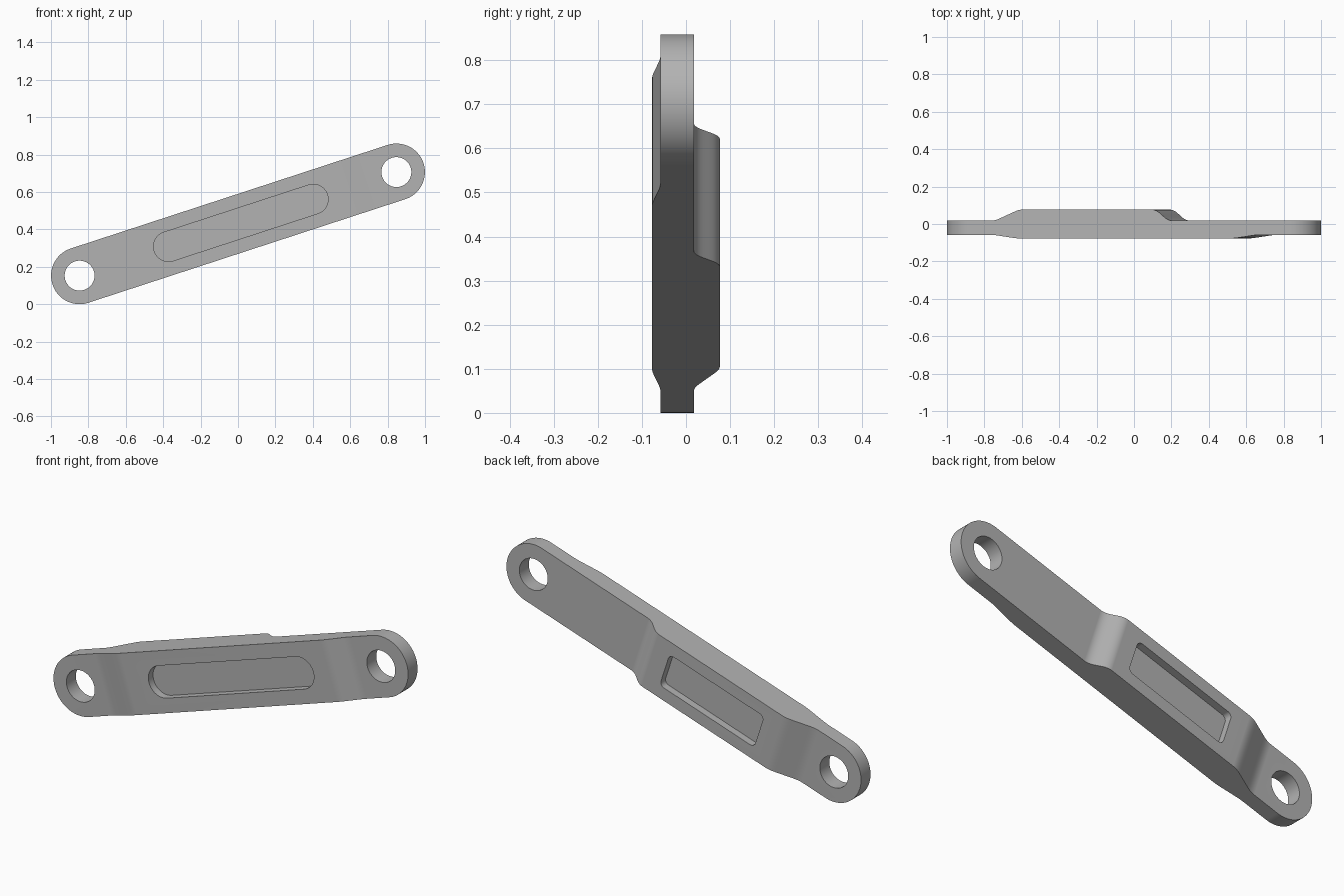
import bpy, bmesh, math
from mathutils import Matrix

cube = bpy.data.objects.get("Cube")
if cube:
    bpy.data.objects.remove(cube, do_unlink=True)

TILT = math.radians(18.1)
HALF = 0.891      # half distance between the eye centres
RADIUS = 0.1525   # half width of the bar
BORE = 0.08
BACK, BACK_RAISED = 0.018, 0.077
FRONT, FRONT_RAISED = -0.058, -0.077

steel = bpy.data.materials.new("plain_grey")
steel.use_nodes = True
GREY = (0.45, 0.45, 0.45, 1)
steel.diffuse_color = GREY
steel.node_tree.nodes["Principled BSDF"].inputs["Base Color"].default_value = GREY


def prism(name, points, axis, lo, hi):
    """Extrude a closed 2D outline along y (outline in x, z) or z (outline in x, y)."""
    def place(a, b, t):
        return (a, t, b) if axis == "y" else (a, b, t)
    bm = bmesh.new()
    face = bm.faces.new([bm.verts.new(place(a, b, lo)) for a, b in points])
    new = bmesh.ops.extrude_face_region(bm, geom=[face])["geom"]
    shift = place(0, 0, hi - lo)
    bmesh.ops.translate(bm, verts=[v for v in new if isinstance(v, bmesh.types.BMVert)], vec=shift)
    bmesh.ops.recalc_face_normals(bm, faces=bm.faces)
    mesh = bpy.data.meshes.new(name)
    bm.to_mesh(mesh)
    bm.free()
    mesh.materials.append(steel)
    obj = bpy.data.objects.new(name, mesh)
    bpy.context.collection.objects.link(obj)
    return obj


def rounded(cx, half_x, half_z, r, n=16):
    """Rounded rectangle; also gives a stadium or a circle."""
    pts = []
    for k, (sx, sz) in enumerate([(1, 1), (-1, 1), (-1, -1), (1, -1)]):
        for i in range(n + 1):
            a = (k + i / n) * math.pi / 2
            p = (cx + sx * (half_x - r) + r * math.cos(a), sz * (half_z - r) + r * math.sin(a))
            if not pts or math.dist(p, pts[-1]) > 1e-5:
                pts.append(p)
    if math.dist(pts[0], pts[-1]) < 1e-5:
        pts.pop()
    return pts


def ramp(x0, x1, y0, y1, soft, n=14):
    """Ramp with both ends eased; soft is the eased share of its length."""
    def rise(t):
        peak = 1 / (1 - soft)
        if t < soft:
            return peak * t * t / (2 * soft)
        if t > 1 - soft:
            return 1 - peak * (1 - t) ** 2 / (2 * soft)
        return peak * (t - soft / 2)
    return [(x0 + (x1 - x0) * i / n, y0 + (y1 - y0) * rise(i / n)) for i in range(n + 1)]


# Thickness profile along the bar, with a raised middle on both sides
side = [(-1.2, FRONT)]
side += ramp(-0.76, -0.59, FRONT, FRONT_RAISED, 0.25)
side += ramp(0.59, 0.76, FRONT_RAISED, FRONT, 0.25)
side += [(1.2, FRONT), (1.2, BACK)]
side += ramp(0.265, 0.15, BACK, BACK_RAISED, 0.4)
side += ramp(-0.575, -0.755, BACK_RAISED, BACK, 0.25)
side += [(-1.2, BACK)]
link = prism("link_bar", side, "z", -0.3, 0.3)

# Round-ended outline, eye holes and the two pockets
tools = [
    ("INTERSECT", prism("outline_cutter", rounded(0, HALF + RADIUS, RADIUS, RADIUS, 24), "y", -0.5, 0.5)),
    ("DIFFERENCE", prism("front_slot_cutter", rounded(0.016, 0.487, 0.08, 0.08), "y", -0.3, FRONT_RAISED + 0.038)),
    ("DIFFERENCE", prism("back_pocket_cutter", rounded(-0.21, 0.28, 0.09, 0.025, 8), "y", BACK_RAISED - 0.038, 0.3)),
]
for s in (-1, 1):
    tools.append(("DIFFERENCE", prism("eye_cutter", rounded(s * HALF, BORE, BORE, BORE, 12), "y", -0.5, 0.5)))
for operation, cutter in tools:
    mod = link.modifiers.new(cutter.name, "BOOLEAN")
    mod.operation, mod.solver, mod.object = operation, "EXACT", cutter

# Bake the cuts, drop the cutters
baked = bpy.data.meshes.new_from_object(link.evaluated_get(bpy.context.evaluated_depsgraph_get()))
link.modifiers.clear()
link.data = baked
for _, cutter in tools:
    bpy.data.objects.remove(cutter, do_unlink=True)

# Tilt the bar and stand it on the ground
baked.transform(Matrix.Rotation(-TILT, 4, "Y"))
baked.transform(Matrix.Translation((0, 0, -min(v.co.z for v in baked.vertices))))

bpy.ops.object.select_all(action="DESELECT")
link.select_set(True)
bpy.context.view_layer.objects.active = link
bpy.ops.object.shade_smooth_by_angle(angle=math.radians(30))
weighted = link.modifiers.new("even_shading", "WEIGHTED_NORMAL")
weighted.keep_sharp = True
